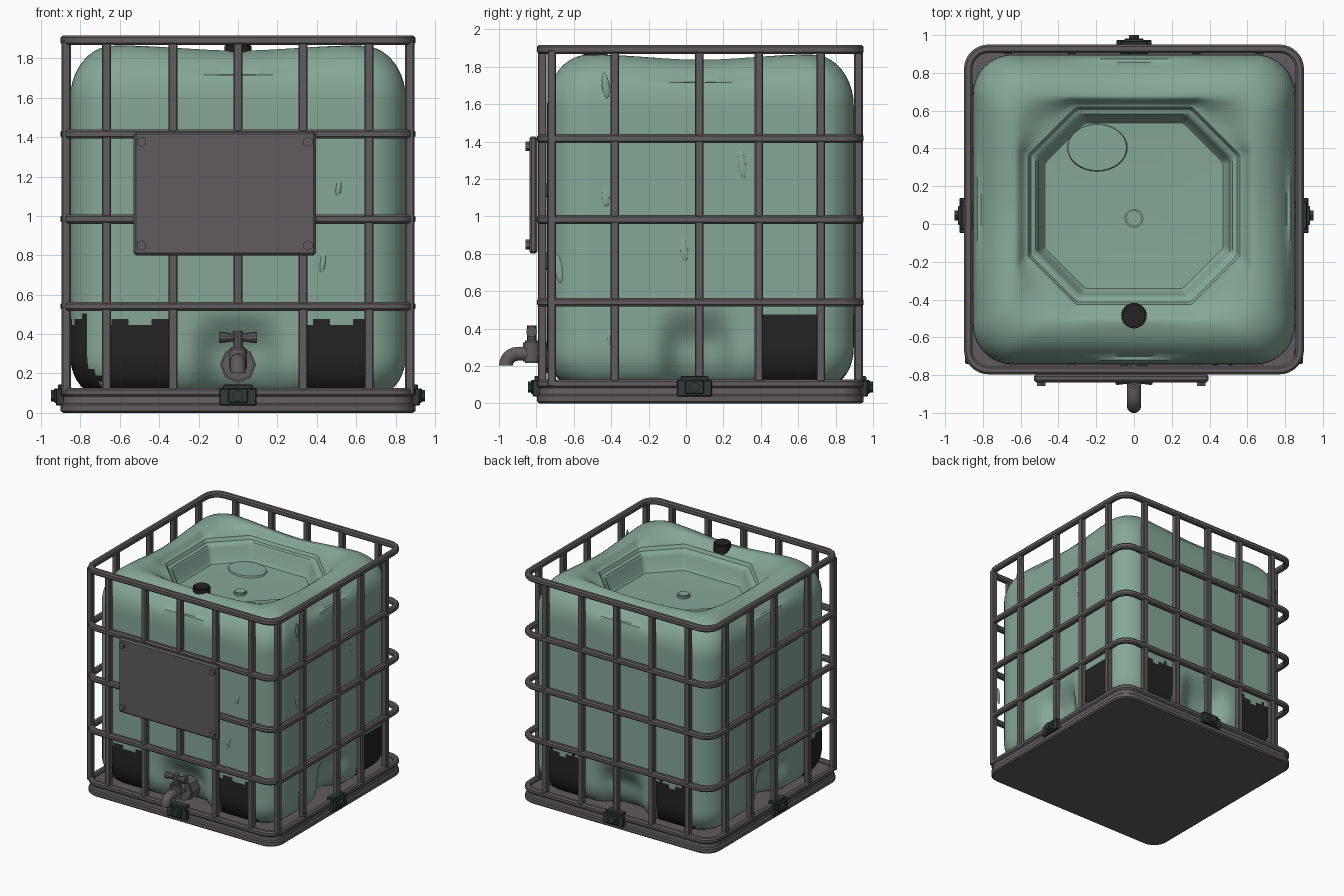
import bpy, bmesh, math
from mathutils import Vector, Matrix

if "Cube" in bpy.data.objects:
    bpy.data.objects.remove(bpy.data.objects["Cube"])

CY = 0.077                      # cage and tank centre in y
HX, HY = 0.90, 0.873            # cage half sizes
BAR_X = [-0.668, -0.33, 0.0, 0.33, 0.665]
BAR_Y = [-0.717, -0.38, 0.07, 0.39, 0.72]


def mat(name, r, g, b):
    m = bpy.data.materials.new(name)
    m.diffuse_color = (r, g, b, 1)
    m.use_nodes = True
    m.node_tree.nodes["Principled BSDF"].inputs["Base Color"].default_value = m.diffuse_color
    return m


GREEN = mat("tank_green", 0.235, 0.390, 0.312)
STEEL = mat("dark_steel", 0.118, 0.105, 0.112)
BLACK = mat("black", 0.017, 0.017, 0.017)
CLAMP = mat("clamp_grey", 0.032, 0.042, 0.042)


def finish(name, bm, *mats, angle=35):
    bmesh.ops.recalc_face_normals(bm, faces=bm.faces)
    me = bpy.data.meshes.new(name)
    bm.to_mesh(me)
    bm.free()
    ob = bpy.data.objects.new(name, me)
    bpy.context.collection.objects.link(ob)
    for m in mats:
        me.materials.append(m)
    bpy.ops.object.select_all(action='DESELECT')
    ob.select_set(True)
    bpy.context.view_layer.objects.active = ob
    bpy.ops.object.shade_smooth_by_angle(angle=math.radians(angle))
    return ob


def box(name, lo, hi, m, bevel=0.006):
    lo, hi = Vector(lo), Vector(hi)
    bm = bmesh.new()
    bmesh.ops.create_cube(bm, size=1, matrix=Matrix.Translation((lo + hi) / 2)
                          @ Matrix.Diagonal((*(hi - lo), 1)))
    if bevel:
        bmesh.ops.bevel(bm, geom=bm.edges[:], offset=bevel, segments=1, affect='EDGES')
    return finish(name, bm, m)


def cyl(name, a, b, r1, m, segs=16, r2=None, sx=1.0, bevel=0.0):
    a, b = Vector(a), Vector(b)
    rot = (b - a).to_track_quat('Z', 'Y').to_matrix().to_4x4()
    bm = bmesh.new()
    bmesh.ops.create_cone(bm, cap_ends=True, segments=segs, radius1=r1,
                          radius2=r1 if r2 is None else r2, depth=(b - a).length,
                          matrix=Matrix.Translation((a + b) / 2) @ rot @ Matrix.Diagonal((1, sx, 1, 1)))
    if bevel:
        caps = [e for e in bm.edges if any(len(f.verts) > 4 for f in e.link_faces)]
        bmesh.ops.bevel(bm, geom=caps, offset=bevel, segments=2, affect='EDGES')
    return finish(name, bm, m)


def loft(loops, cyclic=False, caps=True):
    bm = bmesh.new()
    rows = [[bm.verts.new(p) for p in lp] for lp in loops]
    n = len(rows[0])
    pairs = list(zip(rows, rows[1:])) + ([(rows[-1], rows[0])] if cyclic else [])
    for a, b in pairs:
        for i in range(n):
            j = (i + 1) % n
            bm.faces.new((a[i], a[j], b[j], b[i]))
    if caps and not cyclic:
        bm.faces.new(rows[0])
        bm.faces.new(rows[-1])
    return bm


def rounded(hx, hy, r, z, k=8, n=1):
    """Rounded rectangle loop with k arc steps and n steps per straight side."""
    pts = []
    for q, (sx, sy) in enumerate([(1, 1), (-1, 1), (-1, -1), (1, -1)]):
        for i in range(k + 1):
            t = math.pi / 2 * (q + i / k)
            pts.append(Vector((sx * (hx - r) + r * math.cos(t), CY + sy * (hy - r) + r * math.sin(t), z)))
    out = []
    for i, p in enumerate(pts):
        out.append(p)
        if i % (k + 1) == k:
            nxt = pts[(i + 1) % len(pts)]
            out += [p.lerp(nxt, j / n) for j in range(1, n)]
    return out


# ---- cage: horizontal rails
def rail(name, z0, z1, w=0.045, c=0.011):
    sec = [(0, z0 + c), (c, z0), (w - c, z0), (w, z0 + c), (w, z1 - c), (w - c, z1), (c, z1), (0, z1 - c)]
    finish(name, loft([rounded(HX - d, HY - d, 0.13 - d, z) for d, z in sec], cyclic=True), STEEL)


for i, (a, b) in enumerate([(0.082, 0.127), (0.518, 0.564), (0.96, 1.007), (1.393, 1.44), (1.868, 1.917)]):
    rail("cage_rail_%d" % i, a, b)

# ---- base pan
pan = [(0.012, 0), (0, 0.01), (0, 0.04), (0.01, 0.048), (0.014, 0.085), (0.03, 0.1)]
finish("base_pan", loft([rounded(HX - d, HY - d, 0.13 - d, z) for d, z in pan]), STEEL)

# ---- cage: upright bars
W = 0.023
for i, x in enumerate(BAR_X):
    for side, y in (("front", CY - HY + 0.028), ("back", CY + HY - 0.028)):
        z0 = 0.53 if side == "front" and i == 2 else 0.09      # gap for the tap
        box("%s_bar_%d" % (side, i), (x - W, y - W, z0), (x + W, y + W, 1.89), STEEL)
for i, y in enumerate(BAR_Y):
    for side, s in (("left", -1), ("right", 1)):
        x = s * (HX - 0.028)
        box("%s_bar_%d" % (side, i), (x - W, y - W, 0.09), (x + W, y + W, 1.89), STEEL)

# ---- tank: lofted body with dished octagonal top
TX, TY, TR = 0.853, 0.82, 0.21


def tank_loop(s, z):
    return rounded(TX - s, TY - s, TR - 0.4 * s, z, 10, 44)


def octagon(p, scale, z):
    dx, dy = p.x, p.y - CY
    a, b = 0.56, 0.522
    f = min(a / max(abs(dx), 1e-6), b / max(abs(dy), 1e-6), 0.83 / (abs(dx) + abs(dy)))
    return Vector((dx * f * scale, CY + 0.02 + dy * f * scale, z))


def smooth(t):
    t = max(0.0, min(1.0, t))
    return t * t * (3 - 2 * t)


loops = []
for i in range(8):                                   # rounded bottom
    t = math.pi / 2 * i / 8
    loops.append(tank_loop(0.13 * (1 - math.sin(t)), 0.30 - 0.2 * math.cos(t)))
loops += [tank_loop(0, 0.30 + 1.29 * i / 44) for i in range(44)]
for i in range(11):                                  # rounded shoulder
    t = math.pi / 2 * i / 10
    loops.append(tank_loop(0.22 * (1 - math.cos(t)), 1.59 + 0.275 * math.sin(t)))
shoulder = len(loops) - 6
edge = loops[-1]
for i in range(1, 7):                                # slope to the octagon rim
    t = i / 6
    loops.append([p.lerp(octagon(p, 1, 0), t).xy.to_3d() + Vector((0, 0, 1.865 - 0.07 * smooth(t))) for p in edge])
for sc, z in [(0.975, 1.768), (0.93, 1.758), (0.905, 1.735), (0.875, 1.64), (0.84, 1.618),
              (0.6, 1.612), (0.3, 1.61), (0.03, 1.61)]:
    loops.append([octagon(p, sc, z) for p in edge])

for li, lp in enumerate(loops):
    for p in lp:
        x, y, z = p
        if li < shoulder and z < 0.56:               # pockets at the foot of each side
            k = 0.11 * smooth((0.54 - z) / 0.25)
            if abs(x) < 0.45:
                p.y -= math.copysign(k * math.exp(-(x / 0.19) ** 4), y - CY)
            if abs(y - 0.06) < 0.45:
                p.x -= math.copysign(k * math.exp(-((y - 0.06) / 0.17) ** 4), x)
        elif z > 1.75:                               # sagging middle of the top edges
            r = max(abs(x) / TX, abs(y - CY) / TY)
            m = min(abs(x) / TX, abs(y - CY) / TY)
            p.z -= 0.035 * smooth((r - 0.6) / 0.2) * smooth(1 - m / 0.7)
bm = loft(loops)
for f in bm.faces:                                   # black patches behind the lower bays
    c = f.calc_center_median()
    if c.z < 0.465 + 0.018 * math.sin(c.x * 31 + 1) + 0.012 * math.sin(c.y * 43):
        fb = abs(c.y - CY) > 0.66 and 0.335 < abs(c.x) < 0.665
        rt = c.x > 0.69 and 0.39 < c.y < 0.72
        lt = c.x < -0.69 and -0.70 < c.y < -0.38
        if (fb or rt or lt) and c.z > 0.1:
            f.material_index = 1
finish("tank", bm, GREEN, BLACK, angle=40)

# ---- caps on the tank top
cyl("filler_cap", (0, -0.485, 1.79), (0, -0.485, 1.872), 0.068, BLACK, 20, bevel=0.008)
cyl("centre_plug", (0, 0.03, 1.60), (0, 0.03, 1.635), 0.05, GREEN, 20, bevel=0.008)
cyl("dish_lid", (-0.195, 0.405, 1.60), (-0.195, 0.405, 1.624), 0.165, GREEN, 32, r2=0.155, sx=0.79)

# ---- scuff marks on the tank walls
scuffs = [("r", -0.43, 1.70, 0.07), ("r", -0.43, 1.10, 0.05), ("r", 0.30, 1.28, 0.08), ("r", -0.01, 0.82, 0.06),
          ("r", -0.68, 0.72, 0.08), ("r", -0.40, 0.35, 0.04), ("f", 0.51, 1.14, 0.04), ("f", 0.43, 0.76, 0.05)]
for i, (side, t, z, h) in enumerate(scuffs):
    bm = bmesh.new()
    loc = (TX, t, z) if side == "r" else (t, CY - TY, z)
    dims = (0.006, 0.02, h, 1) if side == "r" else (0.014, 0.006, h, 1)
    bmesh.ops.create_icosphere(bm, subdivisions=2, radius=1, matrix=Matrix.Translation(loc)
                               @ Matrix.Rotation(0.12, 4, 'X' if side == "r" else 'Y') @ Matrix.Diagonal(dims))
    finish("scuff_%d" % i, bm, GREEN)

# ---- sign plate with bolts
box("sign_plate", (-0.53, -0.838, 0.80), (0.395, -0.795, 1.427), STEEL, 0.012)
for i, x in enumerate((-0.49, 0.355)):
    for j, z in enumerate((0.85, 1.375)):
        cyl("plate_bolt_%d%d" % (i, j), (x, -0.83, z), (x, -0.858, z), 0.026, STEEL, 6)

# ---- clamps at the middle of each base side
for name, org, out in (("front", (0, CY - HY), (0, -1)), ("back", (0, CY + HY), (0, 1)),
                       ("left", (-HX, 0.045), (-1, 0)), ("right", (HX, 0.045), (1, 0))):
    o, d = Vector(org), Vector(out)
    t = Vector((abs(d.y), abs(d.x)))

    def part(label, u, a, b, z0, z1):
        p, q = o + d * a - t * u, o + d * b + t * u
        lo = (min(p.x, q.x), min(p.y, q.y), z0)
        hi = (max(p.x, q.x), max(p.y, q.y), z1)
        box("%s_clamp_%s" % (name, label), lo, hi, CLAMP, 0.005)
    part("body", 0.093, -0.02, 0.024, 0.037, 0.125)
    part("top_lip", 0.075, -0.05, 0.015, 0.115, 0.145)
    part("mid", 0.05, 0.01, 0.033, 0.05, 0.125)
    p, q = o + d * 0.03, o + d * 0.05
    cyl(name + "_clamp_bolt", (p.x, p.y, 0.087), (q.x, q.y, 0.087), 0.03, CLAMP, 6)

# ---- tap
cyl("tap_flange", (0, -0.62, 0.245), (0, -0.745, 0.245), 0.092, STEEL, 8, bevel=0.008)
path = [(-0.70, 0.265, 0), (-0.90, 0.265, 0)]
path += [(-0.90 - 0.063 * math.sin(a), 0.202 + 0.063 * math.cos(a), a)
         for a in (math.pi / 2 * i / 6 for i in range(1, 7))]
rings = []
for y, z, a in path:
    ring = []
    for i in range(14):
        u = math.tau * i / 14
        v = 0.038 * math.sin(u)
        ring.append((0.038 * math.cos(u), y - v * math.sin(a), z + v * math.cos(a)))
    rings.append(ring)
finish("tap_spout", loft(rings), STEEL)
cyl("tap_body", (0, -0.825, 0.215), (0, -0.825, 0.335), 0.046, STEEL, 12, bevel=0.01)
cyl("tap_stem", (0, -0.825, 0.32), (0, -0.825, 0.415), 0.026, STEEL, 10)
for s in (-1, 1):
    cyl("tap_handle_%s" % ("left" if s < 0 else "right"), (0, -0.825, 0.383), (s * 0.097, -0.825, 0.383),
        0.016, STEEL, 10, r2=0.03, bevel=0.004)
